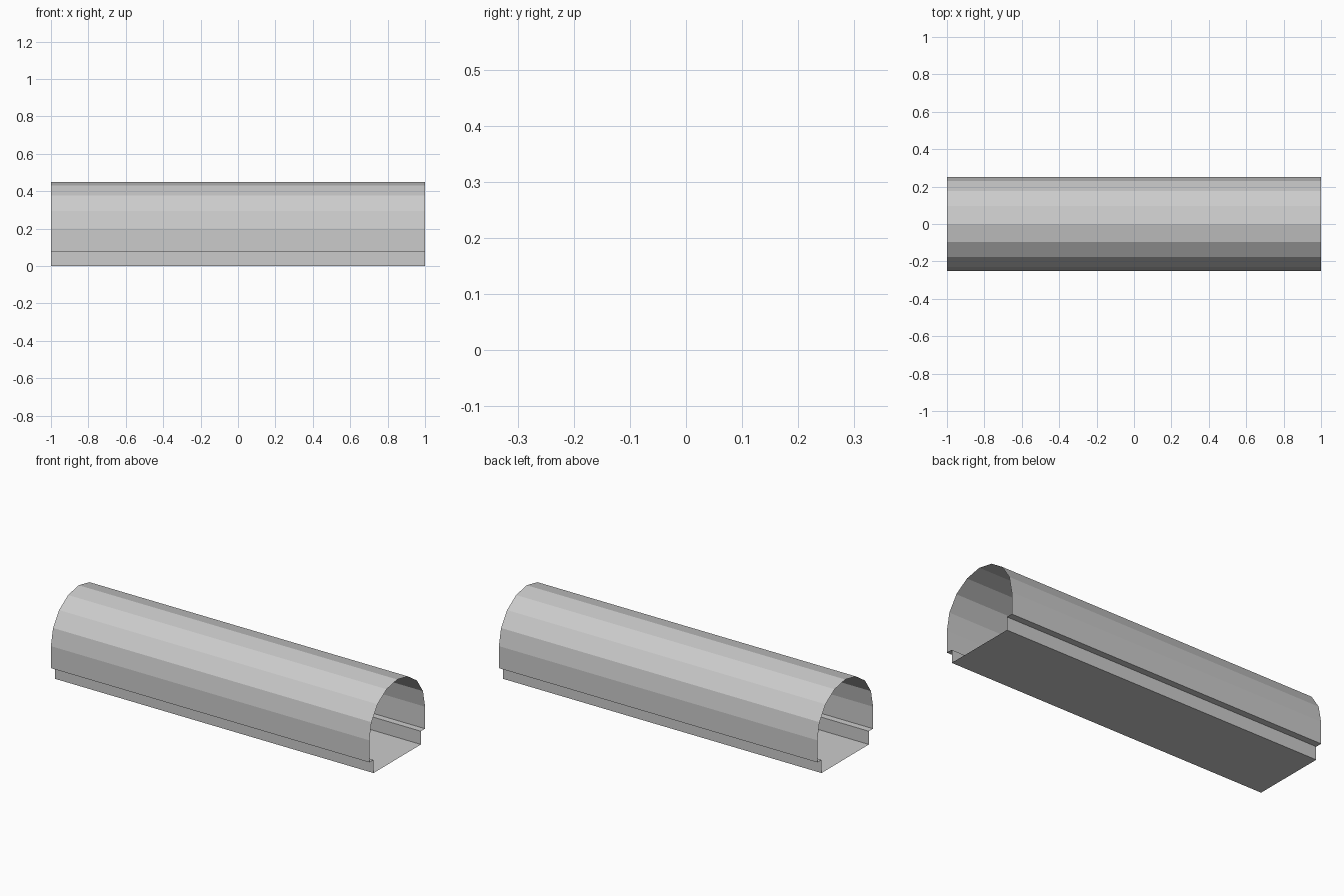
import bpy, bmesh
from math import cos, sin, pi

if "Cube" in bpy.data.objects:
    bpy.data.objects.remove(bpy.data.objects["Cube"])

HALF_LEN = 1.0
RADIUS = 0.25      # arch radius
SPRING = 0.2       # height where the arch starts
LEDGE = 0.075      # height of the ledge
FLOOR_HALF = 0.2125
SEGMENTS = 8


def extrude_profile(name, points):
    """Sweep an open (y, z) profile along x as a thin open-ended sheet."""
    bm = bmesh.new()
    verts = [bm.verts.new((-HALF_LEN, y, z)) for y, z in points]
    edges = [bm.edges.new(pair) for pair in zip(verts, verts[1:])]
    ext = bmesh.ops.extrude_edge_only(bm, edges=edges)["geom"]
    moved = [v for v in ext if isinstance(v, bmesh.types.BMVert)]
    bmesh.ops.translate(bm, verts=moved, vec=(2 * HALF_LEN, 0, 0))
    # Face everything away from the tunnel axis
    bm.normal_update()
    for f in bm.faces:
        c = f.calc_center_median()
        c.x, c.z = 0, c.z - SPRING
        if f.normal.dot(c) < 0:
            f.normal_flip()
    mesh = bpy.data.meshes.new(name)
    bm.to_mesh(mesh)
    bm.free()
    obj = bpy.data.objects.new(name, mesh)
    bpy.context.collection.objects.link(obj)
    return obj


# Vaulted shell: straight side walls with a half-round roof
arch = [(RADIUS * cos(pi * i / SEGMENTS), SPRING + RADIUS * sin(pi * i / SEGMENTS))
        for i in range(SEGMENTS + 1)]
extrude_profile("vault", [(RADIUS, LEDGE)] + arch + [(-RADIUS, LEDGE)])

# Narrower floor channel with ledges stepping out to the walls
side = [(RADIUS, LEDGE), (FLOOR_HALF, LEDGE), (FLOOR_HALF, 0)]
extrude_profile("floor_channel", side + [(-y, z) for y, z in reversed(side)])
